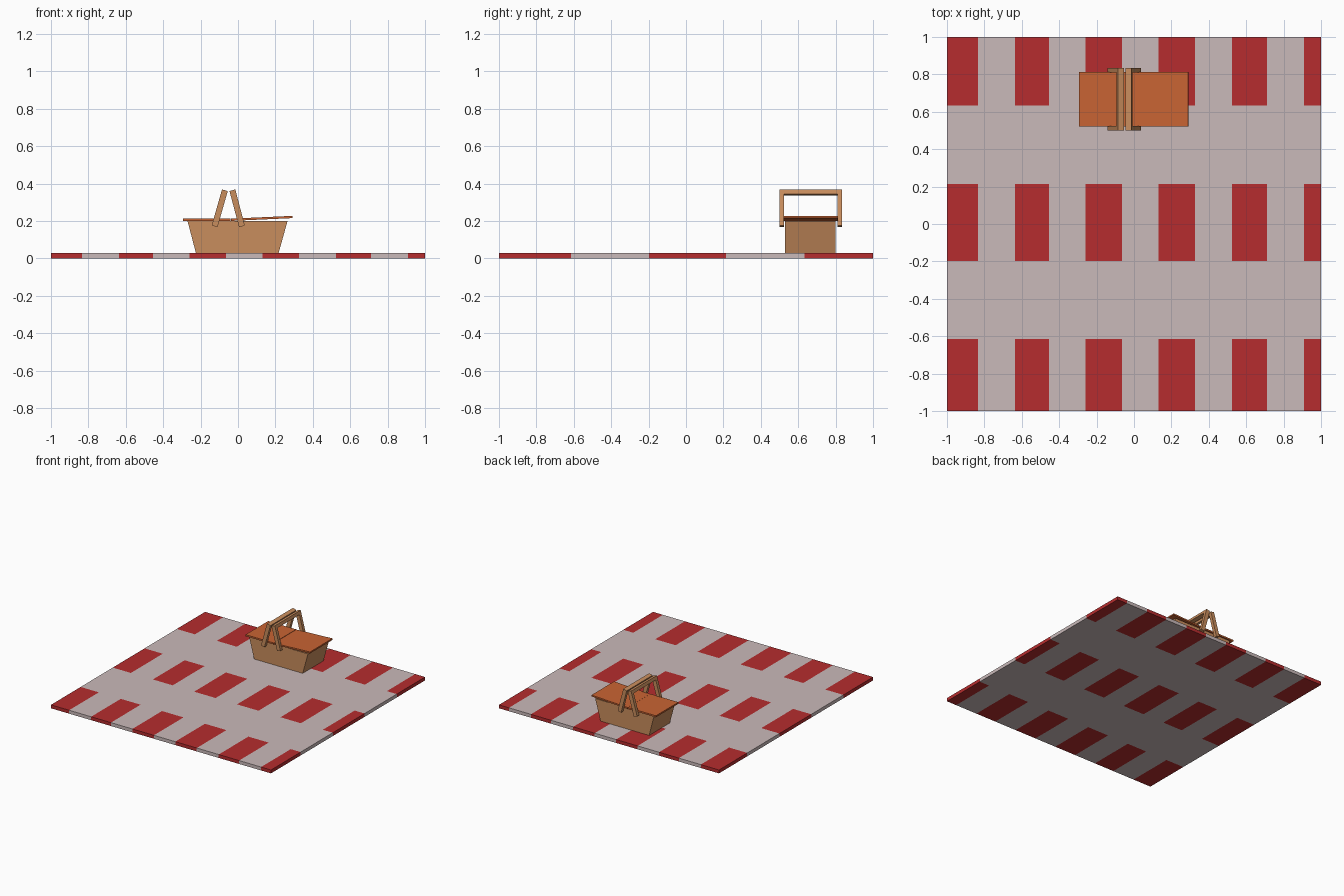
import bpy, bmesh, math
from mathutils import Matrix, Vector

if "Cube" in bpy.data.objects:
    bpy.data.objects.remove(bpy.data.objects["Cube"])


def material(name, rgb):
    m = bpy.data.materials.new(name)
    m.diffuse_color = (*[(c / 255 / 12.92) if c < 10 else ((c / 255 + 0.055) / 1.055) ** 2.4 for c in rgb], 1)
    m.use_nodes = True
    m.node_tree.nodes["Principled BSDF"].inputs["Base Color"].default_value = m.diffuse_color
    return m


RED = material("blanket red", (182, 44, 46))
PALE = material("blanket pale", (202, 186, 186))
TAN = material("wicker tan", (201, 141, 93))
ORANGE = material("lid orange", (201, 100, 51))


def finish(name, bm, *mats):
    bmesh.ops.recalc_face_normals(bm, faces=bm.faces)
    me = bpy.data.meshes.new(name)
    bm.to_mesh(me)
    bm.free()
    for m in mats:
        me.materials.append(m)
    ob = bpy.data.objects.new(name, me)
    bpy.context.collection.objects.link(ob)
    return ob


def prism(name, profile, y0, y1, mat):
    """Extrude an x-z profile along y."""
    bm = bmesh.new()
    f = bm.faces.new([bm.verts.new((x, y0, z)) for x, z in profile])
    ext = bmesh.ops.extrude_face_region(bm, geom=[f])["geom"]
    bmesh.ops.translate(bm, vec=(0, y1 - y0, 0), verts=[g for g in ext if isinstance(g, bmesh.types.BMVert)])
    return finish(name, bm, mat)


# Blanket: slab cut into a grid, red where a column stripe crosses a row stripe
XS = [-1, -0.835, -0.635, -0.455, -0.26, -0.065, 0.13, 0.325, 0.525, 0.71, 0.91, 1]
YS = [-1, -0.615, -0.198, 0.215, 0.633, 1]
bm = bmesh.new()
grid = [[bm.verts.new((x, y, 0)) for y in YS] for x in XS]
for i in range(len(XS) - 1):
    for j in range(len(YS) - 1):
        bm.faces.new((grid[i][j], grid[i + 1][j], grid[i + 1][j + 1], grid[i][j + 1]))
ext = bmesh.ops.extrude_face_region(bm, geom=bm.faces[:], use_keep_orig=True)["geom"]
bmesh.ops.translate(bm, vec=(0, 0, 0.028), verts=[g for g in ext if isinstance(g, bmesh.types.BMVert)])


def in_stripe(v, cuts):
    return any(cuts[k] - 1e-4 <= v <= cuts[k + 1] + 1e-4 for k in range(0, len(cuts) - 1, 2))


for f in bm.faces:
    c = f.calc_center_median()
    f.material_index = 0 if in_stripe(c.x, XS) and in_stripe(c.y, YS) else 1
finish("blanket", bm, RED, PALE)

# Basket body, flaring towards both ends
prism("basket_body", [(-0.225, 0.028), (0.217, 0.028), (0.265, 0.2), (-0.27, 0.2)], 0.53, 0.80, TAN)

# Two lids meeting under the handle, the right one slightly open
prism("left_lid", [(-0.295, 0.2), (-0.04, 0.2), (-0.04, 0.213), (-0.295, 0.213)], 0.52, 0.812, ORANGE)
prism("right_lid", [(-0.038, 0.2), (0.291, 0.215), (0.29, 0.227), (-0.038, 0.212)], 0.52, 0.812, ORANGE)


# Handles: square-section hoops leaning towards each other
def handle(name, foot_x, top_x):
    foot, top = Vector((foot_x, 0.667, 0.171)), Vector((top_x, 0.667, 0.364))
    length, half, t = (top - foot).length, 0.168, 0.026
    outline = [(-half, 0), (-half, length), (half, length), (half, 0),
               (half - t, 0), (half - t, length - t), (t - half, length - t), (t - half, 0)]
    bm = bmesh.new()
    v = [bm.verts.new((-0.016, y, z)) for y, z in outline]
    for quad in ((0, 1, 6, 7), (1, 2, 5, 6), (2, 3, 4, 5)):
        bm.faces.new([v[k] for k in quad])
    ext = bmesh.ops.extrude_face_region(bm, geom=bm.faces[:], use_keep_orig=True)["geom"]
    bmesh.ops.translate(bm, vec=(0.032, 0, 0), verts=[g for g in ext if isinstance(g, bmesh.types.BMVert)])
    lean = math.atan2(top.x - foot.x, top.z - foot.z)
    bmesh.ops.transform(bm, matrix=Matrix.Translation(foot) @ Matrix.Rotation(lean, 4, 'Y'), verts=bm.verts)
    finish(name, bm, TAN)


handle("left_handle", -0.125, -0.070)
handle("right_handle", 0.021, -0.030)
